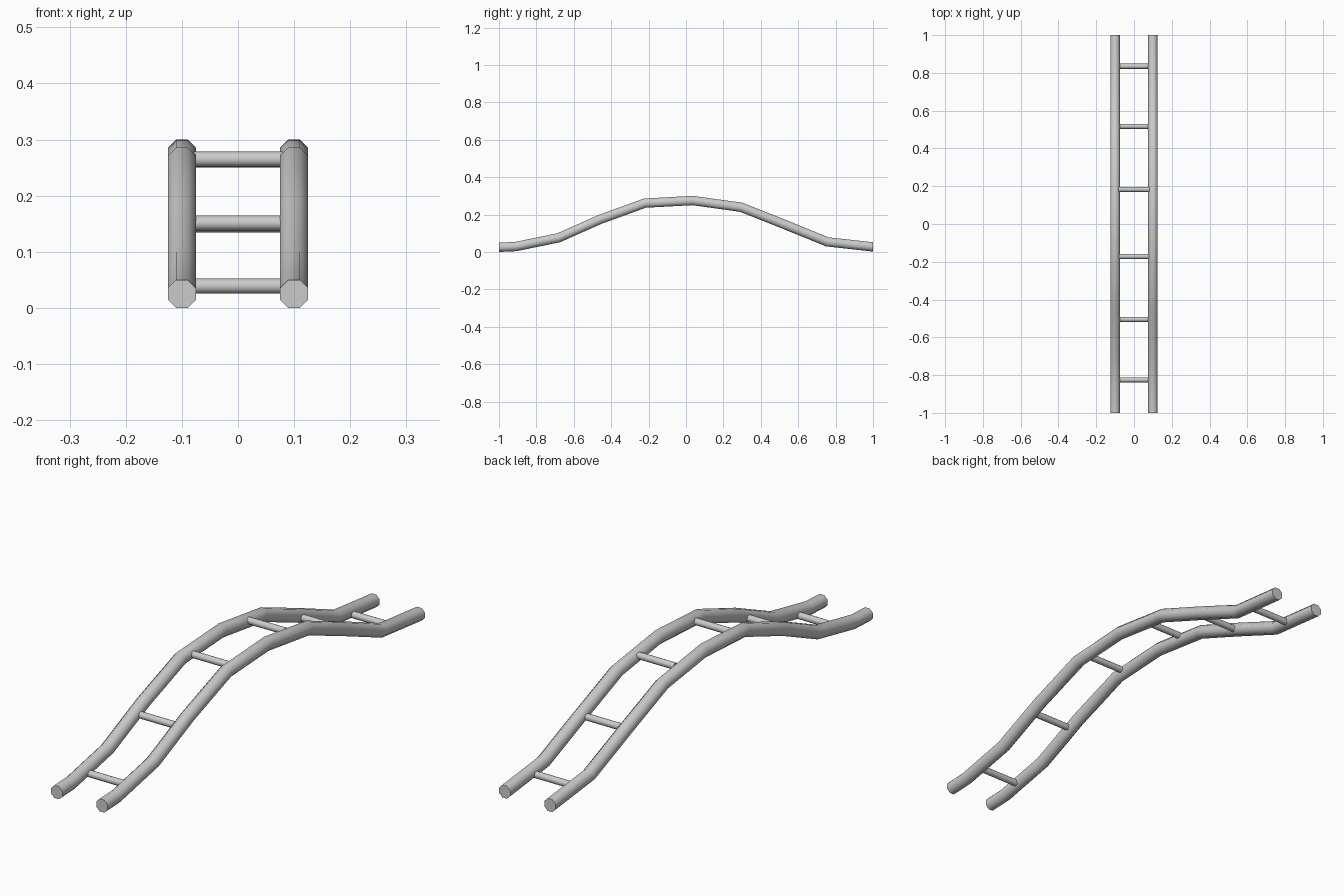
import bpy, bmesh, math

if "Cube" in bpy.data.objects:
    bpy.data.objects.remove(bpy.data.objects["Cube"])

RAIL_X, RAIL_R, RUNG_R = 0.1, 0.025, 0.0135
# Arched centre line of the rails (y, z)
PATH = [(-1, 0.025), (-0.91, 0.029), (-0.68, 0.076), (-0.46, 0.174), (-0.22, 0.261),
        (0.035, 0.275), (0.295, 0.239), (0.53, 0.146), (0.755, 0.054), (1, 0.027)]


def finish(obj):
    bpy.ops.object.select_all(action='DESELECT')
    obj.select_set(True)
    bpy.context.view_layer.objects.active = obj
    bpy.ops.object.shade_smooth_by_angle(angle=math.radians(60))


# Octagonal rail swept along the path, mirrored to the other side
bm = bmesh.new()
rings = []
circumradius = RAIL_R / math.cos(math.pi / 8)
for i, (y, z) in enumerate(PATH):
    if 0 < i < len(PATH) - 1:
        (y0, z0), (y1, z1) = PATH[i - 1], PATH[i + 1]
        tilt = math.atan2(z1 - z0, y1 - y0)
    else:
        tilt = 0
    ring = []
    for k in range(8):
        a = math.pi / 8 + k * math.pi / 4
        u, v = circumradius * math.cos(a), circumradius * math.sin(a)
        ring.append(bm.verts.new((RAIL_X + u, y - v * math.sin(tilt), z + v * math.cos(tilt))))
    rings.append(ring)
for r0, r1 in zip(rings, rings[1:]):
    for k in range(8):
        n = (k + 1) % 8
        bm.faces.new((r0[k], r0[n], r1[n], r1[k]))
bm.faces.new(rings[0])
bm.faces.new(rings[-1])
bmesh.ops.recalc_face_normals(bm, faces=bm.faces)
mesh = bpy.data.meshes.new("side_rails")
bm.to_mesh(mesh)
bm.free()
rails = bpy.data.objects.new("side_rails", mesh)
bpy.context.collection.objects.link(rails)
finish(rails)
mirror = rails.modifiers.new("other_side", 'MIRROR')
mirror.use_axis = (True, False, False)

# Cross rungs between the rails
RUNGS = [(-0.825, 0.039), (-0.505, 0.151), (-0.172, 0.265),
         (0.183, 0.264), (0.517, 0.148), (0.835, 0.039)]
for i, (y, z) in enumerate(RUNGS):
    bpy.ops.mesh.primitive_cylinder_add(vertices=12, radius=RUNG_R, depth=0.164,
                                        location=(0, y, z), rotation=(0, math.pi / 2, 0))
    rung = bpy.context.object
    rung.name = f"rung_{i + 1}"
    finish(rung)
